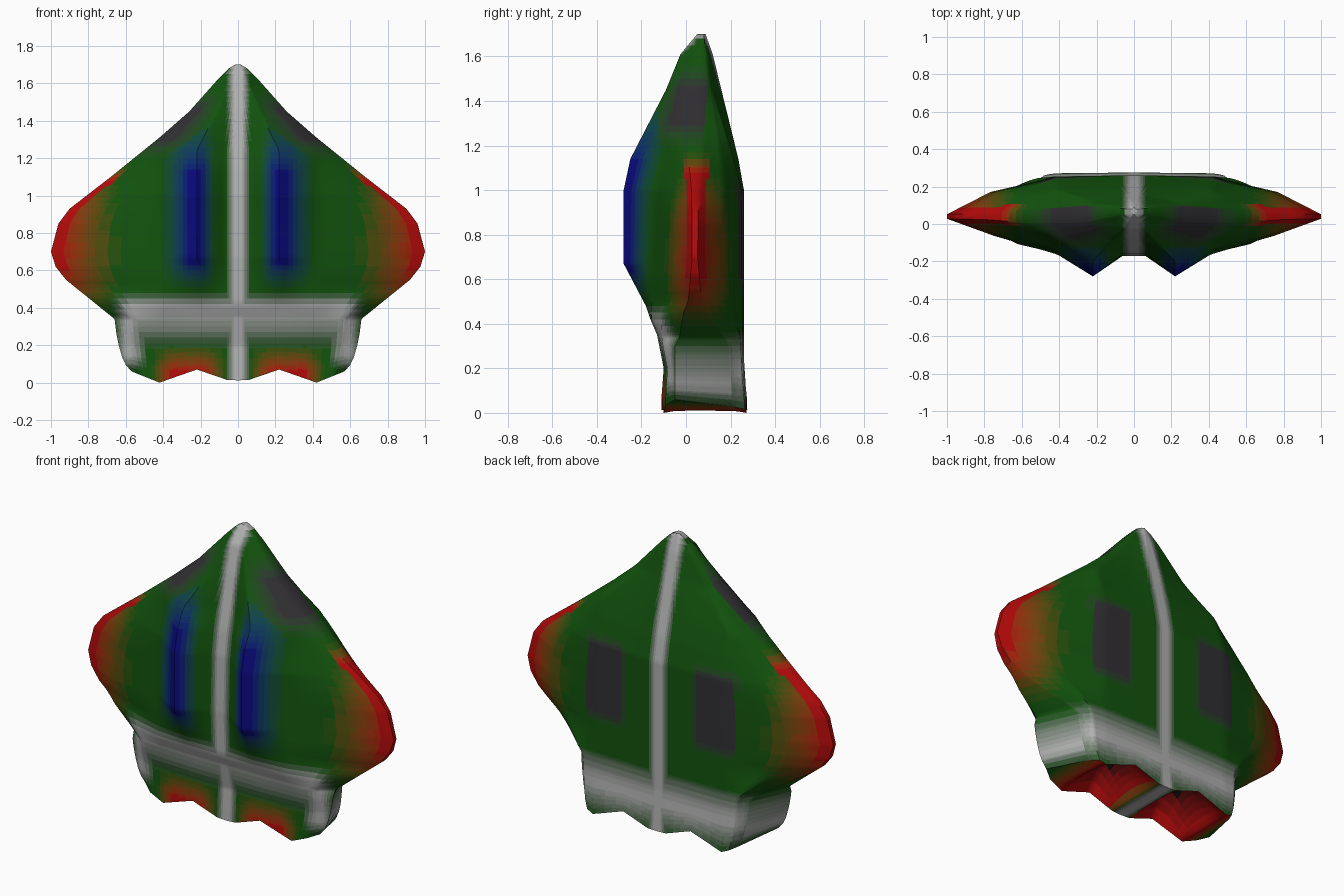
import bpy, bmesh, math

if "Cube" in bpy.data.objects:
    bpy.data.objects.remove(bpy.data.objects["Cube"])

# Profiles along the height: (height, value)
WIDTH = [(0, .57), (.05, .60), (.11, .62), (.26, .65), (.34, .66), (.55, .92), (.62, .975), (.70, 1),
         (.85, .96), (.93, .90), (1.1, .68), (1.31, .42), (1.45, .26), (1.63, .10), (1.68, .05), (1.7, .015)]
CENTRE = [(0, -.11), (.2, -.10), (.35, -.13), (.42, -.16), (.67, -.17), (1, -.16), (1.14, -.14),
          (1.45, -.07), (1.61, -.025), (1.7, .05)]
RIDGE = [(0, -.11), (.2, -.10), (.35, -.13), (.42, -.16), (.48, -.18), (.67, -.28), (1, -.28),
         (1.14, -.25), (1.45, -.09), (1.61, -.025), (1.7, .05)]
SHOULDER = [(0, -.10), (.2, -.09), (.35, -.125), (.42, -.155), (.6, -.16), (1, -.14), (1.14, -.10),
            (1.31, -.06), (1.45, -.03), (1.63, .03), (1.7, .05)]
EDGE_Y = [(0, .08), (.34, .07), (.45, .04), (1.2, .04), (1.7, .068)]
EDGE_T = [(0, .13), (.3, .12), (.36, .09), (.5, .03), (.7, .012), (1, .015), (1.2, .035),
          (1.45, .045), (1.6, .025), (1.7, .012)]
SLOPE = [(0, .25), (.34, .25), (.5, .9), (1.7, .9)]
BACK = [(0, .275), (.25, .26), (1, .26), (1.14, .235), (1.61, .12), (1.7, .088)]
BACK_W = [(0, .86), (.3, .84), (.36, .9), (.5, 1), (1.7, 1)]
DROP = [(0, .004), (1, .01), (1.45, .04), (1.7, .01)]
BOTTOM = [(0, .012), (.06, .015), (.22, .07), (.42, 0), (.57, .06), (1, .06)]


def interp(table, t):
    if t <= table[0][0]:
        return table[0][1]
    for (a, va), (b, vb) in zip(table, table[1:]):
        if t <= b:
            return va + (vb - va) * (t - a) / (b - a)
    return table[-1][1]


def mix(a, b, t):
    return a + (b - a) * t


def band(v, a, b, c, d):
    return interp([(a, 0), (b, 1), (c, 1), (d, 0)], v)


def section(p, back):
    """Half a horizontal section, from the centre line to the outer edge."""
    w, e, t, q = (interp(k, p) for k in (WIDTH, EDGE_Y, EDGE_T, SLOPE))
    m = min(1, w / .5)
    sx = .42 * m
    if back:
        w *= interp(BACK_W, p)
        b, d = interp(BACK, p), interp(DROP, p)
        ys = [b, b, b - d * .5, b - d, mix(b - d, e + t, .45 * q), e + t]
    else:
        c, s = interp(CENTRE, p), interp(SHOULDER, p)
        ys = [c, c, interp(RIDGE, p), s, mix(s, e - t, .6 * q), e - t]
    keys = list(zip([0, .06 * m, .22 * m, sx, mix(sx, w, .6), w], ys))
    pts = []
    for (a, b), n in zip(zip(keys, keys[1:]), (5, 7, 8, 5, 7)):
        for i in range(n):
            pts.append((mix(a[0], b[0], i / n), mix(a[1], b[1], i / n)))
    pts.append(keys[-1])
    return [(x, y, p + interp(BOTTOM, x) * max(0, 1 - p / .2)) for x, y in pts]


# Paint: green base, blended towards accents in steps
GREEN = (.006, .085, .004)
ACCENTS = {"white": (.44, .44, .44), "blue": (.003, .003, .22),
           "red": (.44, .003, .003), "dark": (.030, .028, .032), "black": (.004, .002, .002)}
LEVELS = 10


def paint(side, c, u):
    x, z = c.x, c.z
    k = {n: 0 for n in ACCENTS}
    k["white"] = band(x, -1, 0, .022, .065)
    if side == "bottom":
        k["red"] = band(x, .04, .09, .44, .54)
        return k
    wing = band(z, .35, .5, 1.08, 1.18)
    k["red"] = interp([(.64, 0), (.95, 1)], x) * wing
    if u > .95:
        k["red"] = max(k["red"], wing * band(z, .4, .6, 1.1, 1.18))
    if side == "front":
        k["white"] = max(k["white"], band(z, .18, .37, .41, .48) * band(x, -1, 0, .56, .68),
                         band(x, .48, .57, .6, .66) * band(z, .06, .14, .4, .48))
        k["blue"] = band(x, .12, .19, .26, .41) * band(z, .50, .64, 1.14, 1.42)
        k["red"] = max(k["red"], band(z, -1, 0, .06, .20) * band(x, .06, .17, .36, .46))
    elif side == "back":
        k["white"] = max(k["white"], band(z, 0, .17, .21, .38) * band(x, -1, 0, .5, .66))
        k["dark"] = band(x, .21, .25, .47, .51) * band(z, .53, .60, 1.0, 1.07)
    elif z < .5:
        k["white"] = max(k["white"], band(z, .04, .11, .14, .34))
    if side != "back":
        k["dark"] = band(z, 1.18, 1.3, 1.46, 1.58) * band(u, .45, .85, 1, 1.3)
    return k


me = bpy.data.meshes.new("winged_hull")
hull = bpy.data.objects.new("winged_hull", me)
bpy.context.collection.objects.link(hull)
slots = {}


def slot(accent, level, base="green"):
    key = (base, accent, level) if level else ("green", "plain", 0)
    if key not in slots:
        start = GREEN if base == "green" else ACCENTS[base]
        t = (level / LEVELS) ** 1.5
        col = [mix(g, a, t) for g, a in zip(start, ACCENTS[accent])] if level else GREEN
        mat = bpy.data.materials.new("%s_%s_%d" % key)
        mat.diffuse_color = (*col, 1)
        mat.use_nodes = True
        mat.node_tree.nodes["Principled BSDF"].inputs["Base Color"].default_value = mat.diffuse_color
        me.materials.append(mat)
        slots[key] = len(slots)
    return slots[key]


bm = bmesh.new()


def quad(side, vs, u):
    f = bm.faces.new(vs)
    k = paint(side, f.calc_center_median(), u)
    accent = max(k, key=k.get)
    f.material_index = slot(accent, round(k[accent] * LEVELS))
    return f


# Hull skin: front, back and the outer edge strip
heights = sorted({round(i * .03, 2) for i in range(57)} | {z for z, _ in WIDTH} | {z for z, _ in RIDGE})
fronts = [[bm.verts.new(v) for v in section(p, False)] for p in heights]
backs = [[bm.verts.new(v) for v in section(p, True)] for p in heights]
N = len(fronts[0]) - 1
for r in range(len(heights) - 1):
    w = interp(WIDTH, heights[r])
    for i in range(N):
        a, b = fronts[r], fronts[r + 1]
        quad("front", (a[i], a[i + 1], b[i + 1], b[i]), a[i + 1].co.x / w)
        a, b = backs[r], backs[r + 1]
        quad("back", (a[i + 1], a[i], b[i], b[i + 1]), a[i + 1].co.x / w)
    quad("edge", (fronts[r][N], backs[r][N], backs[r + 1][N], fronts[r + 1][N]), 1)

# Tip cap
for i in range(N):
    quad("edge", (fronts[-1][i], fronts[-1][i + 1], backs[-1][i + 1], backs[-1][i]), 0)

# Underside with the two hollow exhausts, darkening inwards
STEPS = 10
rows = [fronts[0]]
for s in range(1, STEPS):
    t = s / STEPS
    row = []
    for f, b in zip(fronts[0], backs[0]):
        co = f.co.lerp(b.co, t)
        co.z += .17 * band(co.x, .05, .2, .28, .44) * math.sin(math.pi * t)
        row.append(bm.verts.new(co))
    rows.append(row)
rows.append(backs[0])
for s in range(STEPS):
    for i in range(N):
        a, b = rows[s], rows[s + 1]
        f = quad("bottom", (a[i + 1], a[i], b[i], b[i + 1]), 0)
        x = f.calc_center_median().x
        shade = band(x, .07, .19, .29, .42) * band(s / (STEPS - 1), 0, .35, .65, 1)
        if shade > .1:
            f.material_index = slot("black", round(shade ** .5 * LEVELS), "red")

# Close the outer edge of the underside
bm.faces.new([rows[s][N] for s in range(STEPS + 1)])
bmesh.ops.recalc_face_normals(bm, faces=bm.faces)
bm.to_mesh(me)
bm.free()

# Mirror to the other half
mod = hull.modifiers.new("mirror", "MIRROR")
mod.use_clip = True
bpy.context.view_layer.objects.active = hull
hull.select_set(True)
bpy.ops.object.modifier_apply(modifier="mirror")
bpy.ops.object.shade_smooth_by_angle(angle=math.radians(50))
